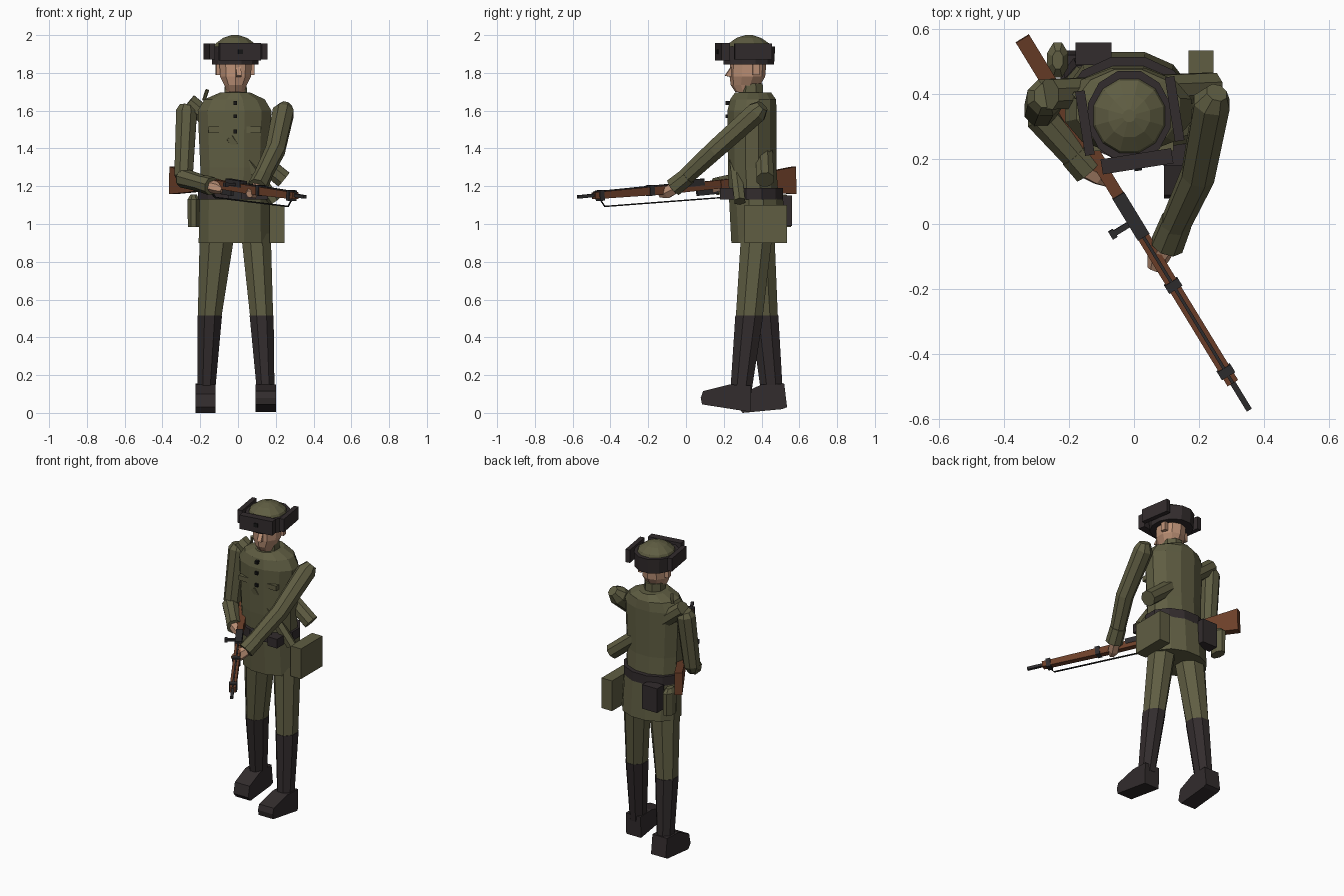
import bpy, bmesh, math
from mathutils import Vector, Matrix

if "Cube" in bpy.data.objects:
    bpy.data.objects.remove(bpy.data.objects["Cube"])


def material(name, rgb):
    m = bpy.data.materials.new(name)
    m.diffuse_color = (*rgb, 1)
    m.use_nodes = True
    m.node_tree.nodes["Principled BSDF"].inputs["Base Color"].default_value = m.diffuse_color
    return m


OLIVE = material("olive cloth", (0.115, 0.11, 0.055))
DARK = material("dark leather", (0.032, 0.025, 0.026))
WOOD = material("brown wood", (0.15, 0.05, 0.022))
SKIN = material("skin", (0.50, 0.28, 0.18))
STEEL = material("dark steel", (0.028, 0.026, 0.028))
BLACK = material("black", (0.008, 0.008, 0.008))


def finish(name, bm, mat, M=None):
    if M:
        bm.transform(M)
    bmesh.ops.recalc_face_normals(bm, faces=bm.faces)
    me = bpy.data.meshes.new(name)
    bm.to_mesh(me)
    bm.free()
    me.materials.append(mat)
    ob = bpy.data.objects.new(name, me)
    bpy.context.collection.objects.link(ob)
    return ob


def skin_rings(name, rings, mat):
    """Join equal rings of points into a closed skin."""
    bm = bmesh.new()
    vs = [[bm.verts.new(p) for p in r] for r in rings]
    n = len(vs[0])
    for a, b in zip(vs, vs[1:]):
        for i in range(n):
            j = (i + 1) % n
            bm.faces.new((a[i], a[j], b[j], b[i]))
    bm.faces.new(vs[0])
    bm.faces.new(vs[-1])
    return finish(name, bm, mat)


def loft(name, rings, mat, n=8):
    """Level ellipses given as (x, y, z, radius x, radius y)."""
    ang = [2 * math.pi * (i + 0.5) / n for i in range(n)]
    return skin_rings(name, [[(x + rx * math.cos(a), y + ry * math.sin(a), z) for a in ang]
                             for x, y, z, rx, ry in rings], mat)


def tube(name, pts, radii, mat, n=8):
    """Round limb through points, one radius per point."""
    P = [Vector(p) for p in pts]
    rings = []
    for i, (p, r) in enumerate(zip(P, radii)):
        t = (P[min(i + 1, len(P) - 1)] - P[max(i - 1, 0)]).normalized()
        u = t.cross(Vector((1, 0, 0))).normalized()
        v = t.cross(u)
        rings.append([p + r * (u * math.cos(a) + v * math.sin(a))
                      for a in (2 * math.pi * (k + 0.5) / n for k in range(n))])
    return skin_rings(name, rings, mat)


def box(name, lo, hi, mat, M=None):
    bm = bmesh.new()
    bmesh.ops.create_cube(bm, size=1)
    for v in bm.verts:
        v.co = [(a + b) / 2 + c * (b - a) for a, b, c in zip(lo, hi, v.co)]
    return finish(name, bm, mat, M)


def prism(name, profile, half, mat, M):
    """Profile in local x/z, widened along local y."""
    bm = bmesh.new()
    sides = [[bm.verts.new((x, s * half, z)) for x, z in profile] for s in (-1, 1)]
    n = len(profile)
    for s in sides:
        bm.faces.new(s)
    for i in range(n):
        j = (i + 1) % n
        bm.faces.new((sides[0][i], sides[0][j], sides[1][j], sides[1][i]))
    return finish(name, bm, mat, M)


# Tunic, collar and belt
loft("tunic", [(-.018, .36, 1.13, .185, .135), (-.018, .35, 1.30, .188, .133),
               (-.018, .35, 1.60, .202, .135), (-.018, .355, 1.66, .165, .125),
               (-.015, .355, 1.695, .085, .10)], OLIVE, 12)
loft("tunic_skirt", [(-.018, .385, .90, .197, .15), (-.018, .37, 1.15, .192, .148)], OLIVE, 12)
loft("collar", [(-.012, .343, 1.67, .066, .072), (-.012, .343, 1.745, .062, .068)], OLIVE)
loft("belt", [(-.018, .36, 1.13, .20, .16), (-.018, .36, 1.19, .20, .16)], DARK, 12)
box("belt_buckle", (-.05, .19, 1.13), (.02, .22, 1.19), STEEL)
box("belt_pouch", (.09, .18, 1.13), (.16, .28, 1.19), DARK)
for z in (1.64, 1.57, 1.49):
    box("button", (-.025, .208, z - .01), (-.005, .24, z + .01), BLACK)
for x in (-.155, .022):
    box("chest_pocket_flap", (x, .225, 1.483), (x + .10, .27, 1.515), OLIVE)

# Legs, boots and feet: (sign, ring centres, foot heel position)
LEGS = {
    "left": ([(-.11, .385, .95, .10, .09), (-.15, .415, .51, .068, .077),
              (-.168, .455, .10, .048, .06)],
             [(.30, 0), (.51, .02), (.535, .03), (.52, .155), (.40, .15), (.29, .10), (.275, .03)], -.172),
    "right": ([(.095, .375, .95, .085, .09), (.125, .335, .51, .066, .077),
               (.147, .29, .10, .048, .058)],
              [(.085, .045), (.34, .005), (.345, .145), (.23, .15), (.09, .115), (.078, .08)], .146),
}
for side, (r, foot, fx) in LEGS.items():
    loft(side + "_trouser_leg", r[:2], OLIVE)
    grow = [(x, y, z + .005, a * 1.04, b * 1.04) for x, y, z, a, b in r[1:]]
    loft(side + "_boot_shaft", grow, DARK)
    prism(side + "_foot", foot, .054, DARK,
          Matrix.Translation((fx, 0, 0)) @ Matrix.Rotation(math.pi / 2, 4, 'Z'))

# Head and cap, turned slightly
loft("head", [(-.013, .32, 1.70, .05, .06), (-.013, .315, 1.735, .062, .078),
              (-.013, .325, 1.78, .086, .094), (-.013, .33, 1.87, .09, .097)], SKIN, 10)
TURN = Matrix.Translation((-.013, .333, 0)) @ Matrix.Rotation(math.radians(9), 4, 'Z')
prism("nose", [(-.128, 1.785), (-.09, 1.84), (-.08, 1.775)], .013, SKIN,
      TURN @ Matrix.Rotation(math.pi / 2, 4, 'Z'))
for s in (-1, 1):
    box("ear", (s * .09 - .012, .005, 1.79), (s * .09 + .012, .04, 1.85), SKIN, TURN)
    box("cap_side_flap", (s * .14 - .015, -.10, 1.87), (s * .14 + .015, .10, 1.955), DARK, TURN)
box("cap_front_flap", (-.11, -.165, 1.865), (.11, -.118, 1.957), DARK, TURN)
box("cap_badge", (-.012, -.171, 1.90), (.012, -.163, 1.925), BLACK, TURN)
loft("cap_band", [(-.015, .333, 1.845, .127, .138), (-.015, .333, 1.94, .132, .144)], DARK, 12)
loft("cap_crown", [(-.015, .333, 1.92, .122, .127), (-.015, .333, 1.955, .108, .112),
                   (-.015, .333, 1.985, .066, .068), (-.015, .333, 2.0, .02, .02)], OLIVE, 12)

# Arms, cuffs and hands
tube("right_arm", [(.255, .405, 1.625), (.24, .375, 1.592), (.197, .15, 1.39), (.105, -.05, 1.205)],
     [.035, .06, .055, .045], OLIVE)
tube("right_cuff", [(.132, .01, 1.255), (.102, -.065, 1.195)], [.05, .053], OLIVE)
tube("right_hand", [(.10, -.06, 1.19), (.075, -.10, 1.168), (.06, -.14, 1.158)], [.034, .036, .02], SKIN, 6)
tube("left_upper_arm", [(-.27, .395, 1.63), (-.272, .39, 1.60), (-.288, .35, 1.26), (-.288, .345, 1.215)],
     [.04, .06, .053, .03], OLIVE)
tube("left_forearm", [(-.305, .355, 1.25), (-.29, .335, 1.243), (-.15, .175, 1.203)],
     [.03, .052, .043], OLIVE)
tube("left_cuff", [(-.185, .215, 1.213), (-.14, .165, 1.20)], [.048, .05], OLIVE)
tube("left_hand", [(-.145, .17, 1.20), (-.105, .15, 1.19), (-.08, .13, 1.18)], [.033, .034, .02], SKIN, 6)

# Equipment worn on the body
tube("coat_roll", [(-.262, .40, 1.645), (.243, .42, 1.235)], [.05, .05], OLIVE)
tube("chest_strap", [(-.045, .245, 1.46), (.195, .285, 1.12)], [.033, .033], OLIVE, 6)
tube("shoulder_loop", [(-.18, .40, 1.655), (-.163, .38, 1.71)], [.01, .01], OLIVE, 6)
box("hip_bag", (.168, .31, .90), (.245, .535, 1.10), OLIVE)
box("back_pouch", (-.18, .49, .99), (-.07, .56, 1.15), DARK)
loft("canteen", [(-.235, .505, .985, .033, .055), (-.235, .505, 1.13, .035, .058),
                 (-.235, .505, 1.155, .018, .03)], OLIVE)

# Rifle, built along local x from butt to muzzle
butt, muzzle = Vector((-.34, .565, 1.258)), Vector((.355, -.573, 1.143))
L = (muzzle - butt).length
ax = (muzzle - butt).normalized()
ay = Vector((0, 0, 1)).cross(ax).normalized()
az = ax.cross(ay)
RIFLE = Matrix.Translation(butt) @ Matrix((ax, ay, az)).transposed().to_4x4()
prism("rifle_butt", [(0, -.10), (-.01, .045), (.36, .016), (.46, .014), (.46, -.03), (.36, -.035), (.22, -.07)],
      .024, WOOD, RIFLE)
prism("rifle_forestock", [(.44, .014), (1.24, .016), (1.24, -.02), (.8, -.032), (.44, -.03)],
      .019, WOOD, RIFLE)
box("receiver", (.56, -.021, -.005), (.71, .021, .03), STEEL, RIFLE)
box("barrel_top", (.70, -.005, .0), (1.24, .005, .021), STEEL, RIFLE)
box("barrel", (1.2, -.009, -.009), (L, .009, .009), STEEL, RIFLE)
for x in (.887, 1.2):
    box("barrel_band", (x - .014, -.024, -.032), (x + .014, .024, .024), STEEL, RIFLE)
box("bolt_handle", (.645, -.075, .0), (.663, 0, .015), STEEL, RIFLE)
box("bolt_knob", (.64, -.085, -.004), (.668, -.068, .018), STEEL, RIFLE)
box("trigger_guard", (.47, -.008, -.058), (.60, .008, -.028), STEEL, RIFLE)
tube("sling", [(.285, -.455, 1.13), (.265, -.43, 1.093), (-.12, .19, 1.14), (-.15, .25, 1.18)],
     [.005] * 4, BLACK, 4)
